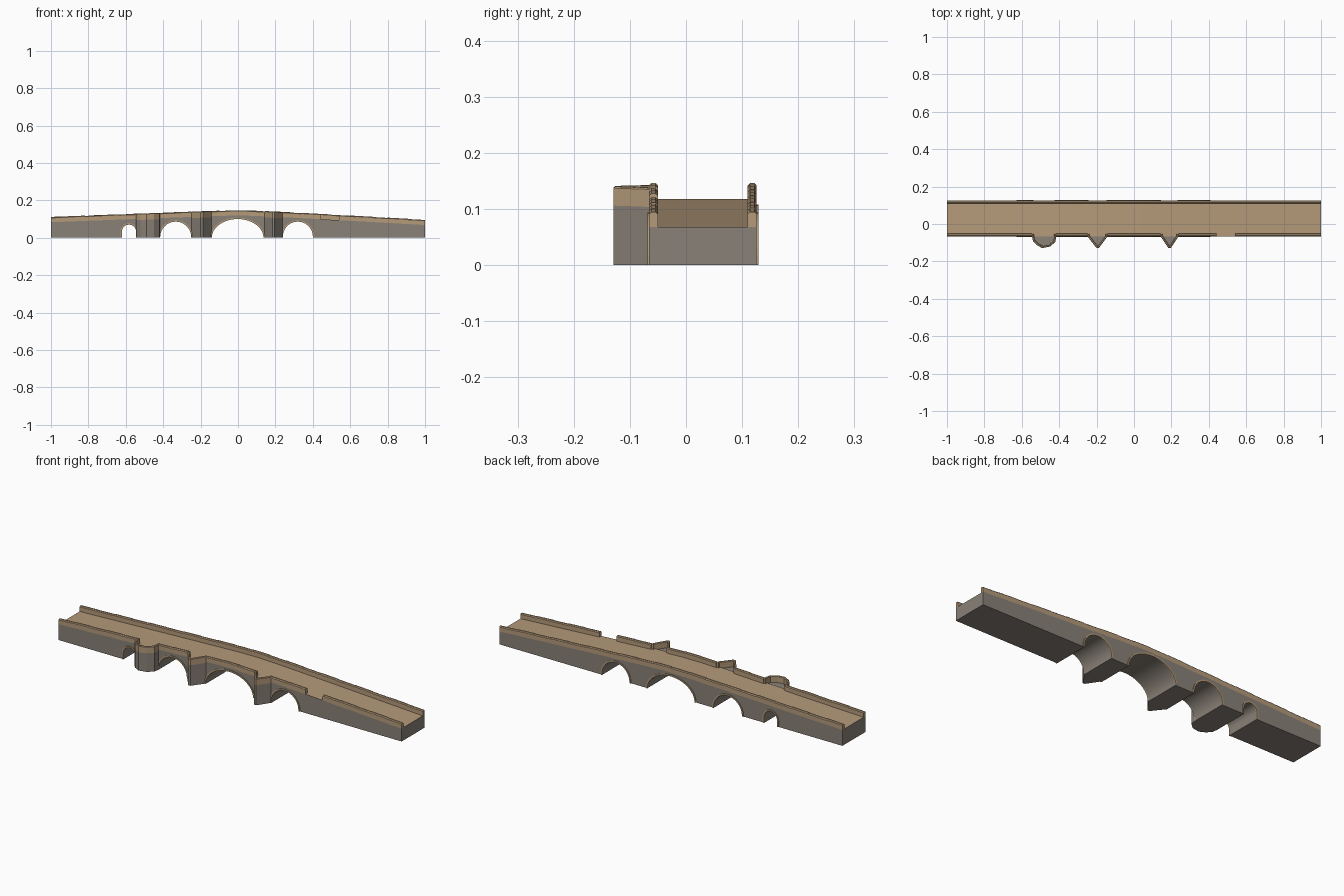
import bpy
import bmesh
import math
from mathutils import Vector

if "Cube" in bpy.data.objects:
    bpy.data.objects.remove(bpy.data.objects["Cube"])


def material(name, rgb):
    mat = bpy.data.materials.new(name)
    mat.use_nodes = True
    color = (*rgb, 1)
    mat.diffuse_color = color
    mat.node_tree.nodes["Principled BSDF"].inputs["Base Color"].default_value = color
    return mat


GREY = material("grey_stone", (0.25, 0.22, 0.185))
TAN = material("tan_stone", (0.46, 0.325, 0.195))

FRONT, BACK = -0.066, 0.126
DECK = [(-1, .083), (-.5, .102), (-.2, .113), (-.05, .118), (.05, .118),
        (.2, .112), (.5, .096), (1, .068)]
# centre x, half width, crown height
ARCHES = [(-.583, .038, .07), (-.333, .083, .086), (-.002, .138, .1), (.32, .08, .086)]


def deck_z(x):
    for (xa, za), (xb, zb) in zip(DECK, DECK[1:]):
        if x <= xb:
            return za + (zb - za) * (x - xa) / (xb - xa)
    return DECK[-1][1]


def finish(name, bm, mats):
    bmesh.ops.recalc_face_normals(bm, faces=bm.faces[:])
    mesh = bpy.data.meshes.new(name)
    bm.to_mesh(mesh)
    bm.free()
    for mat in mats:
        mesh.materials.append(mat)
    obj = bpy.data.objects.new(name, mesh)
    bpy.context.collection.objects.link(obj)
    return obj


def bridge_rings(bm, rings):
    """Join matching vertex rings and cap both ends."""
    for a, b in zip(rings, rings[1:]):
        n = len(a)
        for i in range(n):
            j = (i + 1) % n
            bm.faces.new((a[i], a[j], b[j], b[i]))
    bm.faces.new(rings[0][::-1])
    bm.faces.new(rings[-1])


def side_prism(name, outline, y0, y1, mats):
    bm = bmesh.new()
    bridge_rings(bm, [[bm.verts.new((x, y, z)) for x, z in outline] for y in (y0, y1)])
    return finish(name, bm, mats)


def arch_points(cx, half, height, grow=0, steps=24):
    stilt = max(0, height - half)
    pts = []
    for i in range(steps + 1):
        t = math.pi * i / steps
        pts.append((cx - (half + grow) * math.cos(t),
                    stilt + (height - stilt + grow) * math.sin(t)))
    if stilt > 0:
        pts = [(pts[0][0], 0)] + pts + [(pts[-1][0], 0)]
    return pts


def wall(bm, path, thick, height, drop):
    """Chamfered parapet swept along a plan path, thickness to the left of it."""
    pts = [Vector(p) for p in path]
    dirs = [(b - a).normalized() for a, b in zip(pts, pts[1:])]
    normals = [Vector((-d.y, d.x)) for d in dirs]
    c = thick * 0.25
    section = [(0, 0), (thick, 0), (thick, height - c), (thick - c, height),
               (c, height), (0, height - c)]
    rings = []
    for i, p in enumerate(pts):
        n0, n1 = normals[max(i - 1, 0)], normals[min(i, len(normals) - 1)]
        miter = (n0 + n1) / (1 + n0.dot(n1))
        z = deck_z(p.x) - drop
        rings.append([bm.verts.new((p.x + miter.x * s, p.y + miter.y * s, z + h))
                      for s, h in section])
    bridge_rings(bm, rings)


def straight_parapet(name, x0, x1, y):
    """Row of coping blocks with slightly uneven tops."""
    bm = bmesh.new()
    count = max(1, round(abs(x1 - x0) / 0.1))
    for i in range(count):
        a = x0 + (x1 - x0) * i / count
        b = x0 + (x1 - x0) * (i + 1) / count
        xs = sorted([a, b] + [x for x, z in DECK if min(a, b) + .001 < x < max(a, b) - .001],
                    reverse=x1 < x0)
        wall(bm, [(x, y) for x in xs], .016, .028 + .0015 * (i % 2), .001)
    finish(name, bm, [TAN])


# Bridge body with arched openings and a tan roadway on top
outline = [(-1, 0)]
for arch in ARCHES:
    outline += arch_points(*arch)
outline += [(1, 0)] + DECK[::-1]
body = side_prism("bridge_body", outline, FRONT, BACK, [GREY, TAN])
for poly in body.data.polygons:
    poly.material_index = 1 if poly.normal.z > 0.5 else 0
bpy.ops.object.select_all(action='DESELECT')
body.select_set(True)
bpy.context.view_layer.objects.active = body
bpy.ops.object.shade_smooth_by_angle()

# Arch rings standing slightly proud of both faces
for i, arch in enumerate(ARCHES):
    ring = arch_points(*arch, grow=.008) + arch_points(*arch)[::-1]
    side_prism(f"front_arch_ring_{i + 1}", ring, FRONT - .003, FRONT + .003, [TAN])
    side_prism(f"back_arch_ring_{i + 1}", ring, BACK - .003, BACK + .003, [TAN])

# Cutwater piers, each topped by a refuge wall
CUTWATERS = {
    "round": [(-.545, FRONT), (-.54, -.092), (-.52, -.113), (-.49, -.129),
              (-.45, -.121), (-.42, -.096), (-.416, FRONT)],
    "left_pointed": [(-.249, FRONT), (-.2, -.129), (-.188, -.129), (-.141, FRONT)],
    "right_pointed": [(.142, FRONT), (.184, -.129), (.196, -.129), (.239, FRONT)],
}
for name, plan in CUTWATERS.items():
    bm = bmesh.new()
    bridge_rings(bm, [[bm.verts.new((x, y, 0)) for x, y in plan],
                      [bm.verts.new((x, y, deck_z(x) - .006)) for x, y in plan]])
    finish(name + "_cutwater", bm, [GREY])
    bm = bmesh.new()
    path = [(plan[0][0], FRONT + .012)] + plan + [(plan[-1][0], FRONT + .012)]
    wall(bm, path, .011, .034, .006)
    finish(name + "_refuge_wall", bm, [TAN])

# Parapets: the front one breaks at the refuges and at a gateway
runs = [(-1, -.545), (-.416, -.249), (-.141, .142), (.239, .44), (.54, 1)]
for i, (a, b) in enumerate(runs):
    straight_parapet(f"front_parapet_{i + 1}", a, b, FRONT)
straight_parapet("back_parapet", 1, -1, BACK)
